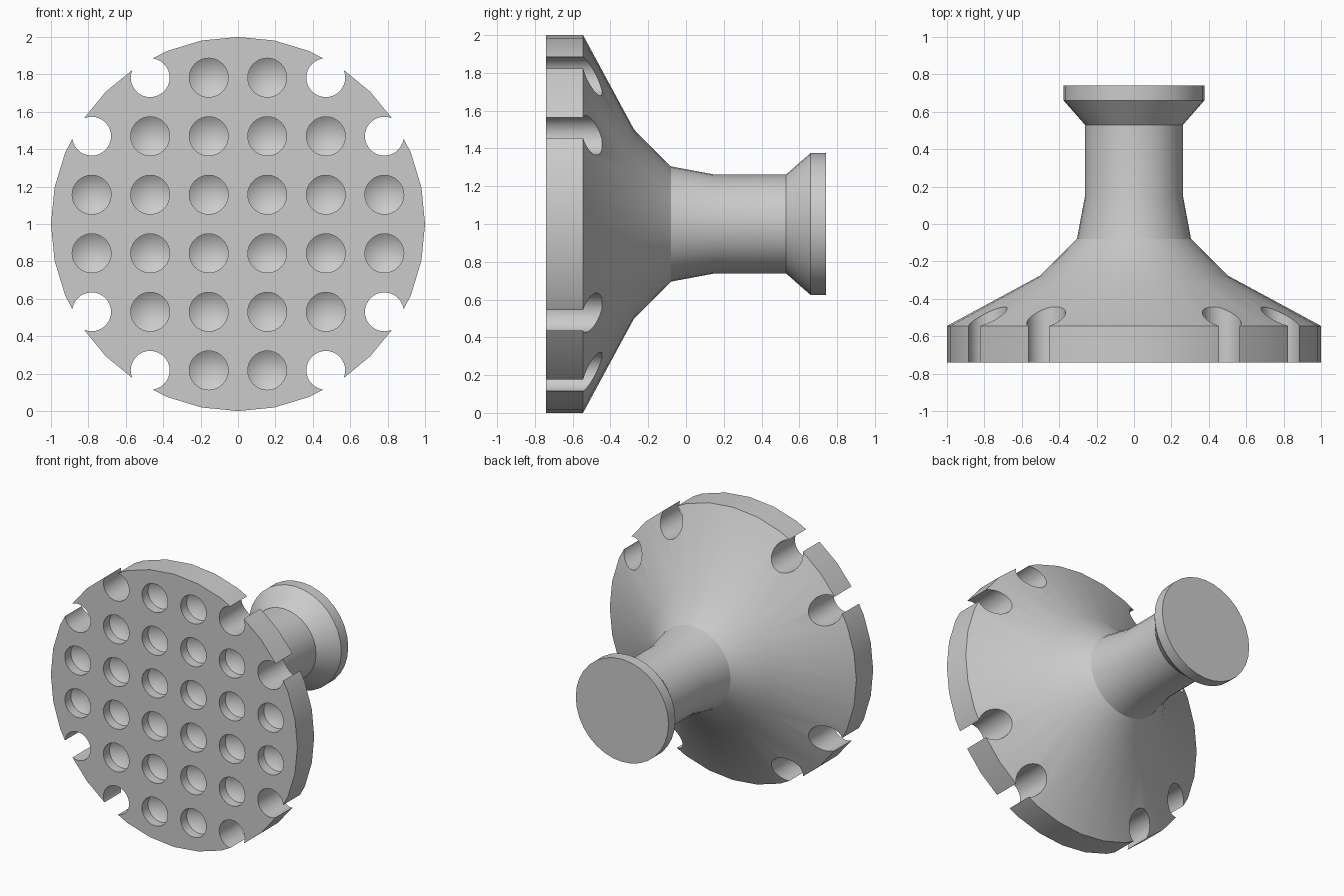
import bpy, bmesh, math
from mathutils import Matrix, Vector

cube = bpy.data.objects.get("Cube")
if cube:
    bpy.data.objects.remove(cube, do_unlink=True)

CENTRE_Z = 1.0
SIDES = 32
PITCH = 0.313
HOLE_R = 0.104
FRONT = -0.74


def make_material(name, rgb):
    mat = bpy.data.materials.new(name)
    mat.use_nodes = True
    colour = (*rgb, 1)
    mat.diffuse_color = colour
    mat.node_tree.nodes["Principled BSDF"].inputs["Base Color"].default_value = colour
    return mat


def add_turned(bm, profile, x=0, z=CENTRE_Z, sides=SIDES):
    """Turn (y, radius) points round an axis along y; radius 0 makes a tip."""
    rings = []
    for y, r in profile:
        count = sides if r > 0 else 1
        rings.append([bm.verts.new((x + r * math.sin(math.tau * i / sides), y,
                                    z + r * math.cos(math.tau * i / sides)))
                      for i in range(count)])
    for a, b in zip(rings, rings[1:]):
        for i in range(sides):
            j = (i + 1) % sides
            if len(b) == 1:
                bm.faces.new((a[i], a[j], b[0]))
            else:
                bm.faces.new((a[i], a[j], b[j], b[i]))
    for ring in (rings[0], rings[-1]):
        if len(ring) > 1:
            bm.faces.new(ring)


def finish(bm, name):
    bmesh.ops.recalc_face_normals(bm, faces=bm.faces)
    mesh = bpy.data.meshes.new(name)
    bm.to_mesh(mesh)
    bm.free()
    obj = bpy.data.objects.new(name, mesh)
    bpy.context.collection.objects.link(obj)
    return obj


# Turned body: thick disc, flared back, neck and end knob
bm = bmesh.new()
add_turned(bm, [(FRONT, 1.0), (-0.545, 1.0), (-0.275, 0.5), (-0.08, 0.305),
                (0.15, 0.262), (0.53, 0.262), (0.66, 0.376), (0.74, 0.376)])
body = finish(bm, "turned_body")
body.data.materials.append(make_material("plain grey", (0.6, 0.6, 0.6)))

# Drills on a square grid: blind holes with pointed ends, through notches at the rim
bm = bmesh.new()
steps = (-2.5, -1.5, -0.5, 0.5, 1.5, 2.5)
for i in steps:
    for k in steps:
        x, z = i * PITCH, CENTRE_Z + k * PITCH
        reach = math.hypot(i, k)
        if reach < 2.7:
            add_turned(bm, [(FRONT - 0.1, HOLE_R), (FRONT + 0.07, HOLE_R),
                            (FRONT + 0.14, 0)], x, z)
        elif reach < 3:
            add_turned(bm, [(FRONT - 0.1, HOLE_R), (-0.3, HOLE_R)], x, z)
drills = finish(bm, "drill_cutters")

cut = body.modifiers.new("drilled holes", "BOOLEAN")
cut.operation = "DIFFERENCE"
cut.solver = "EXACT"
cut.object = drills
bpy.ops.object.select_all(action="DESELECT")
body.select_set(True)
bpy.context.view_layer.objects.active = body
bpy.ops.object.modifier_apply(modifier=cut.name)
bpy.data.objects.remove(drills, do_unlink=True)
bpy.ops.object.shade_smooth_by_angle(angle=math.radians(30))
